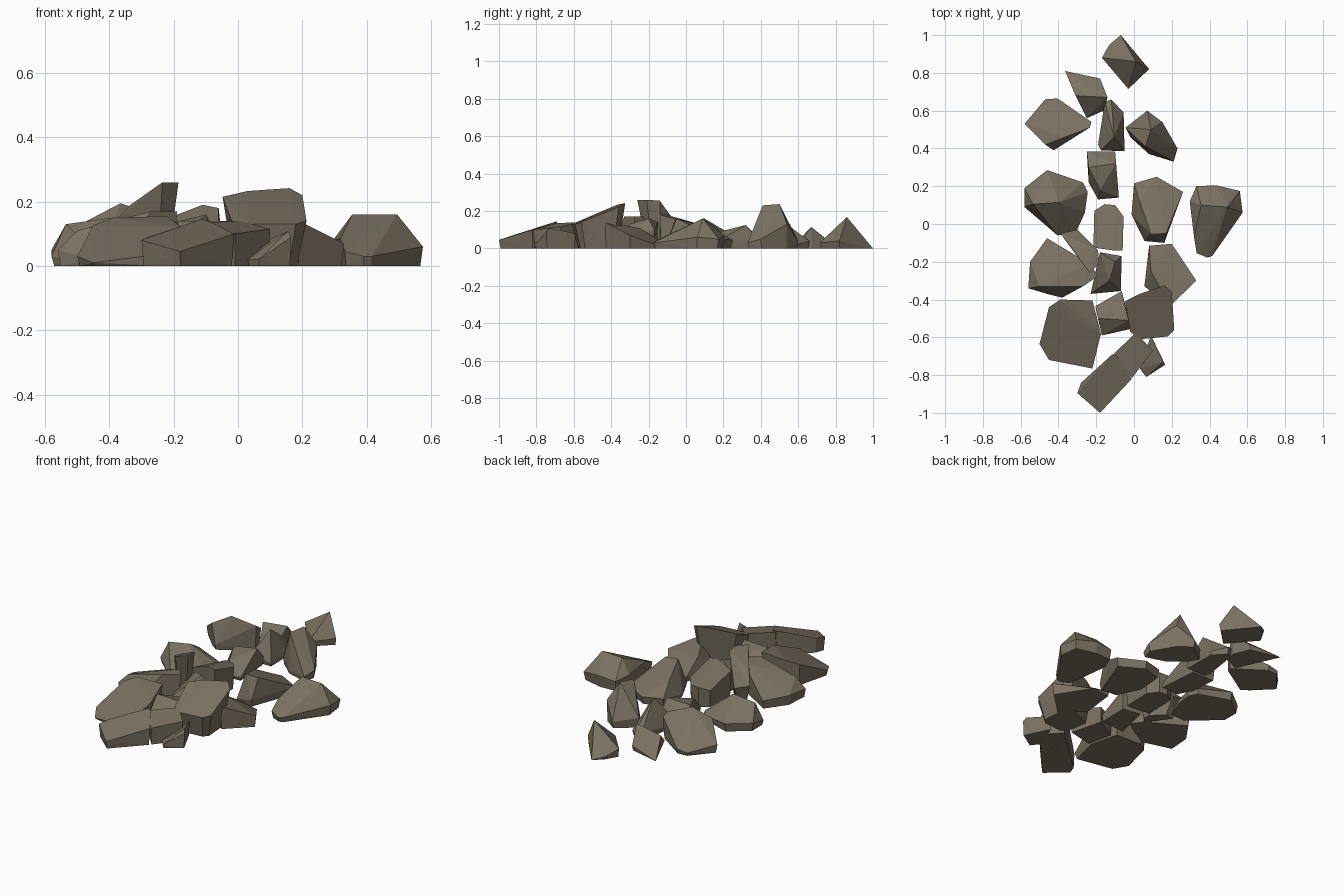
import bpy, bmesh

stone = bpy.data.materials.new("grey brown stone")
stone.diffuse_color = (0.195, 0.165, 0.120, 1)


def rock(name, *corners, foot=0.95):
    """Chiselled convex boulder: visible corners plus a slightly inset flat footprint."""
    cx = sum(c[0] for c in corners) / len(corners)
    cy = sum(c[1] for c in corners) / len(corners)
    bm = bmesh.new()
    for x, y, z in corners:
        bm.verts.new((x, y, z))
        if z > 0:
            bm.verts.new((cx + (x - cx) * foot, cy + (y - cy) * foot, 0))
    hull = bmesh.ops.convex_hull(bm, input=bm.verts[:])
    spare = {g for g in hull["geom_interior"] + hull["geom_unused"]
             if isinstance(g, bmesh.types.BMVert)}
    bmesh.ops.delete(bm, geom=list(spare), context='VERTS')
    bmesh.ops.dissolve_limit(bm, angle_limit=0.06, verts=bm.verts[:], edges=bm.edges[:])
    bmesh.ops.recalc_face_normals(bm, faces=bm.faces[:])
    me = bpy.data.meshes.new(name)
    bm.to_mesh(me)
    bm.free()
    me.materials.append(stone)
    bpy.context.collection.objects.link(bpy.data.objects.new(name, me))


# back end of the pile
rock("back_tip_rock", (-.07, 1, 0), (-.13, .95, .02), (-.17, .88, .05), (.01, .86, .168),
     (.08, .82, .04), (-.03, .715, .03))
rock("back_wedge_rock", (-.365, .81, 0), (-.18, .77, .03), (-.31, .68, .09), (-.14, .67, .115),
     (-.16, .6, .02), (-.25, .56, 0))
rock("back_left_boulder", (-.58, .53, .05), (-.47, .66, .02), (-.405, .665, .03), (-.225, .54, .13),
     (-.235, .51, .15), (-.365, .46, .195), (-.47, .42, .14), (-.425, .39, .03))
rock("back_middle_rock", (-.155, .645, .05), (-.12, .66, .04), (-.055, .59, .02),
     (-.05, .385, .02), (-.105, .46, .185), (-.175, .39, .06), (-.19, .42, .02))
rock("back_right_boulder", (-.045, .51, .06), (.07, .6, .04), (.09, .5, .237), (.06, .41, .23),
     (.15, .54, .13), (.23, .4, .05), (.21, .33, .03), (.08, .37, .02), (-.02, .46, .03))

# middle row
rock("middle_back_rock", (-.25, .385, .06), (-.1, .385, .05), (-.24, .3, .11), (-.095, .32, .125),
     (-.08, .14, .02), (-.19, .13, .02), (-.18, .18, .09), (-.24, .22, .02))
rock("middle_left_boulder", (-.58, .19, .05), (-.46, .285, .05), (-.27, .22, .03), (-.245, .17, .03),
     (-.395, .115, .15), (-.535, .105, .13), (-.26, .06, .02), (-.31, -.05, 0),
     (-.405, -.06, 0), (-.58, .09, .03))
rock("middle_rock", (-.21, .07, .1), (-.155, .105, .12), (-.1, .1, .12), (-.055, .04, .13),
     (-.06, -.14, .18), (-.11, -.14, .19), (-.215, -.125, .15))
rock("centre_boulder", (0, .215, .05), (.12, .25, .045), (.26, .17, .05), (.17, -.05, .16),
     (.09, -.055, .165), (.03, .12, .11), (.16, -.1, .04), (.055, -.09, .02), (-.013, .05, .02))
rock("right_boulder", (.295, .12, .08), (.33, .2, .06), (.435, .205, .07), (.56, .175, .05),
     (.575, .06, .06), (.355, .1, .16), (.495, .09, .16), (.318, -.07, .085), (.415, -.168, .03),
     (.39, -.178, .03), (.332, -.155, .045))

# leaning shard and its neighbours
rock("leaning_shard", (-.39, -.05, .13), (-.3, -.03, .1), (-.19, -.14, .255), (-.185, -.21, .26),
     (-.235, -.26, .26), (-.335, -.12, .19), foot=.6)
rock("front_left_boulder", (-.56, -.34, .05), (-.55, -.2, .06), (-.46, -.075, .05),
     (-.235, -.21, .17), (-.19, -.275, .17), (-.27, -.33, .17), (-.5, -.33, .11),
     (-.38, -.39, .02), (-.46, -.37, .02))
rock("small_middle_rock", (-.18, -.15, .14), (-.065, -.17, .1), (-.1, -.2, .16), (-.07, -.355, .04),
     (-.13, -.3, .13), (-.23, -.37, .03))
rock("front_right_wedge", (.08, -.115, .03), (.2, -.105, 0), (.33, -.3, .07), (.19, -.435, .14),
     (.09, -.25, .11), (.055, -.33, .03))

# front of the pile
rock("tall_slab", (-.048, -.41, .215), (.03, -.37, .233), (.16, -.325, .242), (.2, -.36, .22),
     (.213, -.56, .14), (.18, -.595, .13), (.03, -.61, .13), (-.02, -.57, .14), foot=.75)
rock("front_left_slab", (-.5, -.635, .03), (-.45, -.44, .127), (-.39, -.4, .15), (-.22, -.405, .155),
     (-.175, -.58, .12), (-.22, -.765, .04), (-.45, -.72, .01))
rock("front_middle_rock", (-.205, -.435, .1), (-.065, -.355, .09), (-.19, -.5, .14), (-.03, -.51, .14),
     (-.015, -.555, .08), (-.17, -.59, .08))
rock("front_block", (-.115, -.69, .145), (-.09, -.7, .14), (-.012, -.82, .1), (-.18, -1, .045),
     (-.3, -.895, .08), (-.28, -.84, .09))
rock("front_small_block", (.01, -.575, .14), (.1, -.67, .115), (-.01, -.815, .1), (-.115, -.695, .135))
rock("front_chip", (.09, -.59, .08), (.155, -.73, .108), (.165, -.745, .09), (.065, -.81, .02),
     (.03, -.765, .02))
